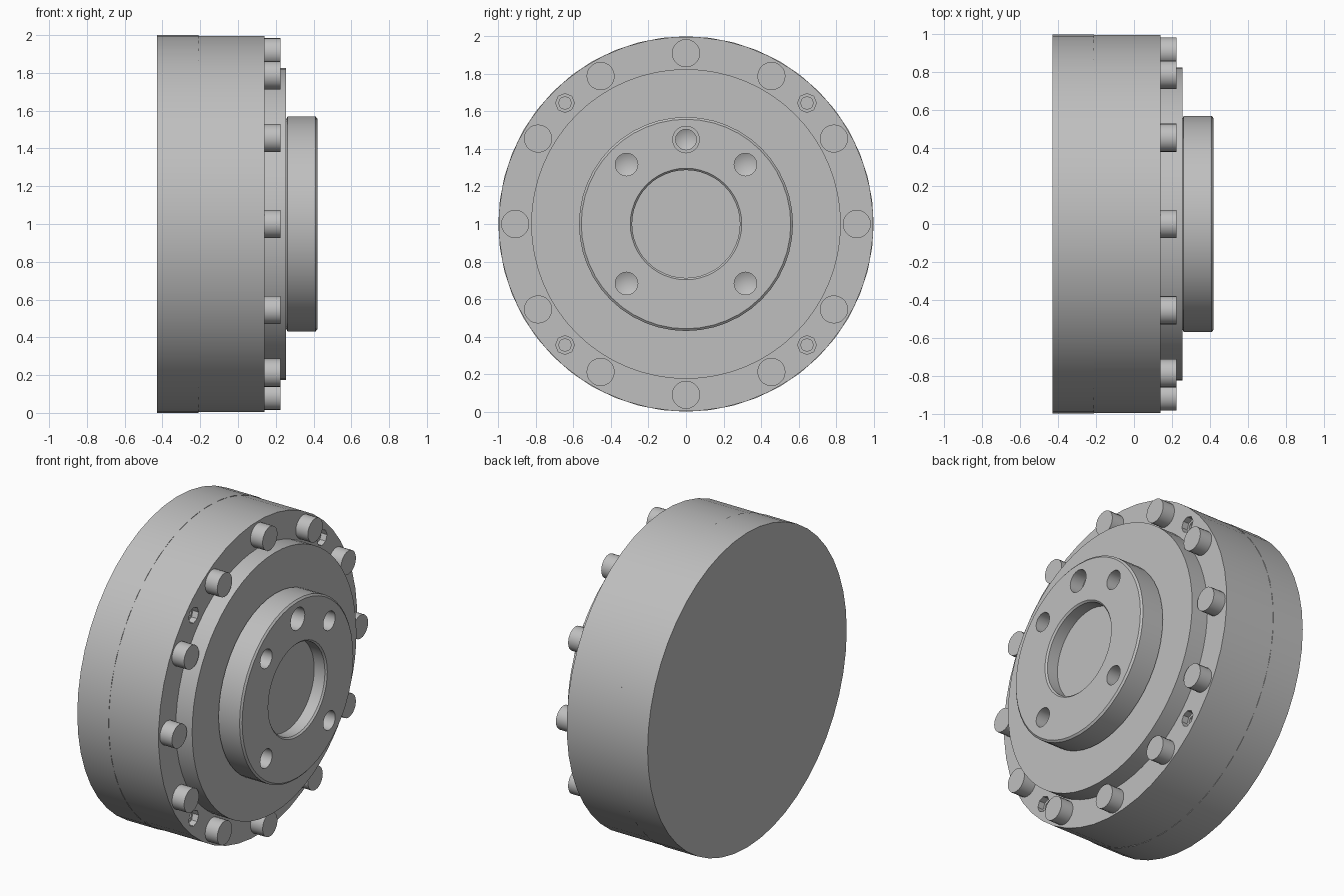
import bpy, bmesh, math
from mathutils import Matrix, Vector

old = bpy.data.objects.get("Cube")
if old:
    bpy.data.objects.remove(old, do_unlink=True)

grey = bpy.data.materials.new("machined grey")
grey.use_nodes = True
colour = (0.52, 0.52, 0.52, 1)
grey.diffuse_color = colour
grey.node_tree.nodes["Principled BSDF"].inputs["Base Color"].default_value = colour

CENTRE = Vector((0, 0, 1))


def turned(name, profile, steps, radius=0, angle=0, phase=0):
    """Turn an (x, radius) profile round the x axis, set off at radius and angle."""
    bm = bmesh.new()
    verts = [bm.verts.new((x, 0, r)) for x, r in profile]
    edges = [bm.edges.new(pair) for pair in zip(verts, verts[1:])]
    bmesh.ops.spin(bm, geom=verts + edges, cent=(0, 0, 0), axis=(1, 0, 0),
                   angle=math.tau, steps=steps)
    bmesh.ops.remove_doubles(bm, verts=bm.verts, dist=0.0001)
    bmesh.ops.recalc_face_normals(bm, faces=bm.faces)
    a = math.radians(angle)
    offset = CENTRE + Vector((0, radius * math.cos(a), radius * math.sin(a)))
    bm.transform(Matrix.Translation(offset) @ Matrix.Rotation(phase, 4, 'X'))
    mesh = bpy.data.meshes.new(name)
    bm.to_mesh(mesh)
    bm.free()
    mesh.materials.append(grey)
    obj = bpy.data.objects.new(name, mesh)
    bpy.context.collection.objects.link(obj)
    return obj


def cylinder(name, x0, x1, r, steps, **place):
    return turned(name, [(x0, 0), (x0, r), (x1, r), (x1, 0)], steps, **place)


def drill(body, cutters):
    """Cut the holes, then bake the result and drop the cutters."""
    for cutter in cutters:
        cutter.hide_render = True
        mod = body.modifiers.new("hole", 'BOOLEAN')
        mod.object, mod.operation, mod.solver = cutter, 'DIFFERENCE', 'EXACT'
    graph = bpy.context.evaluated_depsgraph_get()
    mesh = bpy.data.meshes.new_from_object(body.evaluated_get(graph))
    body.modifiers.clear()
    body.data = mesh
    for cutter in cutters:
        bpy.data.objects.remove(cutter, do_unlink=True)


# Drum in two halves, with a faint seam between them
parts = [cylinder("rear_drum", -0.43, -0.21, 1.0, 48)]
housing = cylinder("front_housing", -0.21, 0.14, 0.998, 48, phase=math.pi / 48)
plate = cylinder("raised_plate", 0.14, 0.255, 0.825, 64)

# Hub with chamfered edges and a shallow bore
hub = turned("hub", [(0.255, 0), (0.255, 0.555), (0.262, 0.57), (0.41, 0.57),
                     (0.42, 0.558), (0.42, 0.297), (0.41, 0.287),
                     (0.335, 0.287), (0.335, 0)], 48)
parts += [housing, plate, hub]

# Cap bolts round the rim
for i in range(12):
    parts.append(cylinder(f"rim_bolt_{i + 1}", 0.13, 0.225, 0.075, 20,
                          radius=0.91, angle=i * 30))

# Stepped holes between the rim bolts
drill(housing, [turned("rim_cutter", [(0.02, 0), (0.02, 0.034), (0.1, 0.034),
                                      (0.1, 0.05), (0.2, 0.05), (0.2, 0)], 8,
                       radius=0.912, angle=a) for a in (45, 135, 225, 315)])

# Drilled holes with cone bottoms in the hub, the top one larger
cutters = [turned("hub_cutter", [(0.29, 0), (0.32, 0.06), (0.5, 0.06), (0.5, 0)],
                  20, radius=0.448, angle=a) for a in (45, 135, 225, 315)]
cutters.append(turned("top_cutter", [(0.28, 0), (0.31, 0.055), (0.33, 0.055),
                                     (0.33, 0.071), (0.5, 0.071), (0.5, 0)],
                      20, radius=0.45, angle=90))
drill(hub, cutters)

# Smooth the round walls and keep the rims crisp
bpy.ops.object.select_all(action='DESELECT')
for part in parts:
    part.select_set(True)
bpy.context.view_layer.objects.active = hub
bpy.ops.object.shade_smooth_by_angle(angle=math.radians(25))
